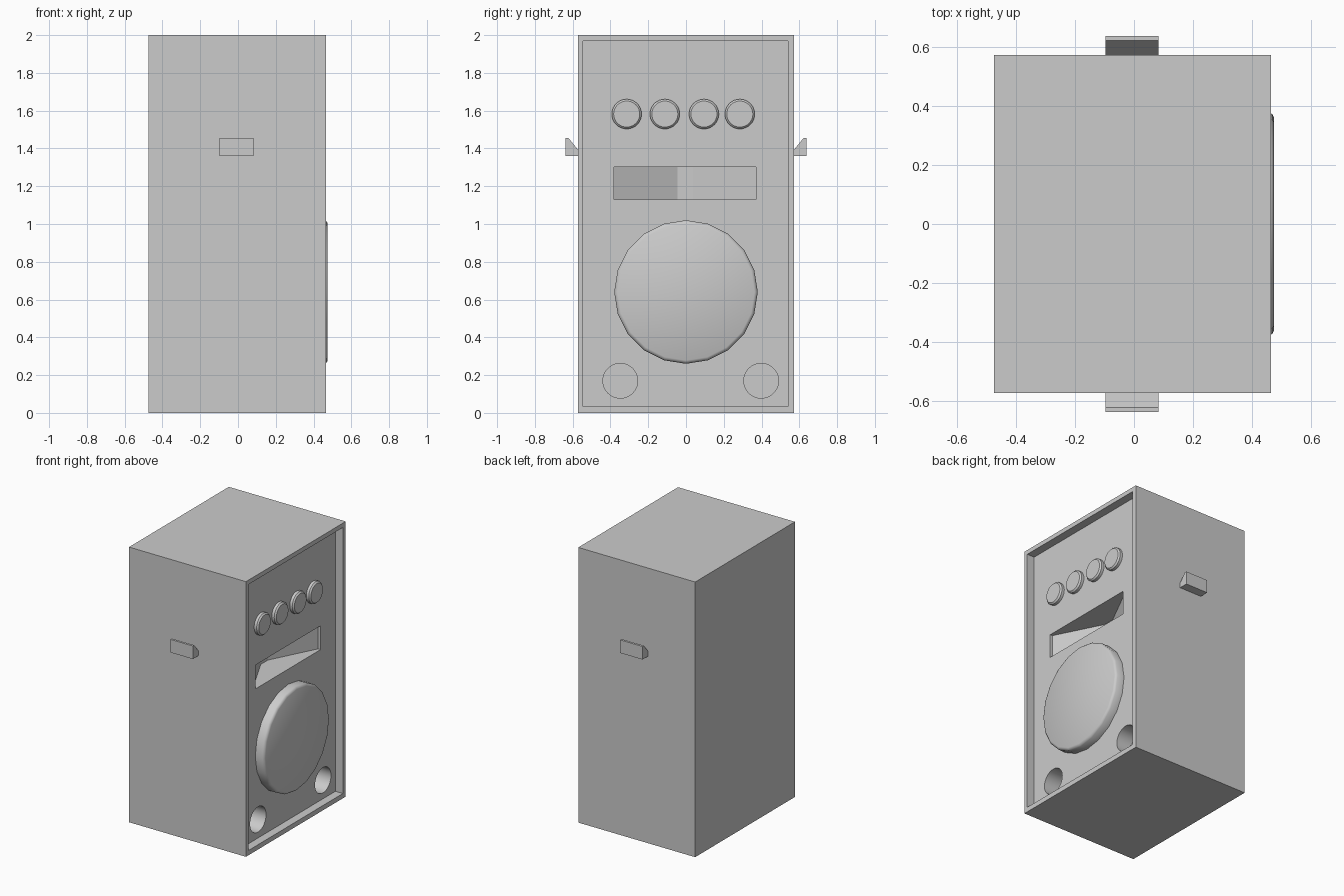
import bpy, bmesh, math

if "Cube" in bpy.data.objects:
    bpy.data.objects.remove(bpy.data.objects["Cube"])

PANEL = 0.405  # x of the recessed front panel


def make(name, bm):
    bmesh.ops.recalc_face_normals(bm, faces=bm.faces[:])
    me = bpy.data.meshes.new(name)
    bm.to_mesh(me)
    bm.free()
    ob = bpy.data.objects.new(name, me)
    bpy.context.collection.objects.link(ob)
    return ob


def prism(name, points, offset):
    """Extrude a closed planar profile by an offset vector."""
    bm = bmesh.new()
    face = bm.faces.new([bm.verts.new(p) for p in points])
    ext = bmesh.ops.extrude_face_region(bm, geom=[face])
    verts = [g for g in ext["geom"] if isinstance(g, bmesh.types.BMVert)]
    bmesh.ops.translate(bm, verts=verts, vec=offset)
    return make(name, bm)


def box(name, x0, x1, y0, y1, z0, z1):
    pts = [(x0, y0, z0), (x1, y0, z0), (x1, y1, z0), (x0, y1, z0)]
    return prism(name, pts, (0, 0, z1 - z0))


def disc(name, rings, y, z, sides):
    """Closed round part along x; rings are (x, radius) pairs."""
    bm = bmesh.new()
    loops = []
    for x, r in rings:
        loops.append([bm.verts.new((x, y + r * math.sin(a), z + r * math.cos(a)))
                      for a in (2 * math.pi * i / sides for i in range(sides))])
    for a, b in zip(loops, loops[1:]):
        for i in range(sides):
            j = (i + 1) % sides
            bm.faces.new((a[i], a[j], b[j], b[i]))
    bm.faces.new(loops[0])
    bm.faces.new(loops[-1])
    return make(name, bm)


def smooth(ob, angle=30):
    bpy.ops.object.select_all(action='DESELECT')
    ob.select_set(True)
    bpy.context.view_layer.objects.active = ob
    bpy.ops.object.shade_smooth_by_angle(angle=math.radians(angle))


def cut(ob, cutter):
    cutter.hide_render = True
    mod = ob.modifiers.new(cutter.name, 'BOOLEAN')
    mod.operation = 'DIFFERENCE'
    mod.solver = 'EXACT'
    mod.object = cutter
    bpy.context.view_layer.objects.active = ob
    bpy.ops.object.modifier_apply(modifier=mod.name)
    bpy.data.objects.remove(cutter)


# Cabinet with recessed front panel
cabinet = box("cabinet", -0.475, 0.465, -0.573, 0.573, 0, 2)
cut(cabinet, box("panel_recess", PANEL, 0.6, -0.545, 0.54, 0.035, 1.968))

# Tapered horn slot
horn = [(0.5, -0.38), (PANEL - 0.02, -0.38), (PANEL - 0.19, -0.045),
        (PANEL - 0.19, 0.037), (PANEL - 0.02, 0.37), (0.5, 0.37)]
cut(cabinet, prism("horn_slot", [(x, y, 1.13) for x, y in horn], (0, 0, 0.173)))

# Bass ports
for y in (-0.348, 0.398):
    cut(cabinet, disc("port_hole", [(PANEL - 0.2, 0.092), (0.5, 0.092)], y, 0.17, 40))
smooth(cabinet, 20)

# Woofer with bevelled rim
woofer = disc("woofer", [(PANEL - 0.01, 0.38), (0.46, 0.38), (0.470, 0.372), (0.475, 0.362)],
              0, 0.64, 20)
smooth(woofer, 40)

# Row of control knobs
for i, y in enumerate((-0.314, -0.112, 0.095, 0.285)):
    knob = disc(f"knob_{i + 1}", [(PANEL - 0.01, 0.079), (PANEL + 0.02, 0.079), (PANEL + 0.03, 0.069)],
                y, 1.582, 32)
    smooth(knob)

# Side grips, mirrored left and right
grip = [(0.565, 1.36), (0.638, 1.36), (0.638, 1.455), (0.622, 1.455), (0.565, 1.385)]
for side, name in ((-1, "grip_front"), (1, "grip_back")):
    prism(name, [(-0.097, side * y, z) for y, z in grip], (0.18, 0, 0))
